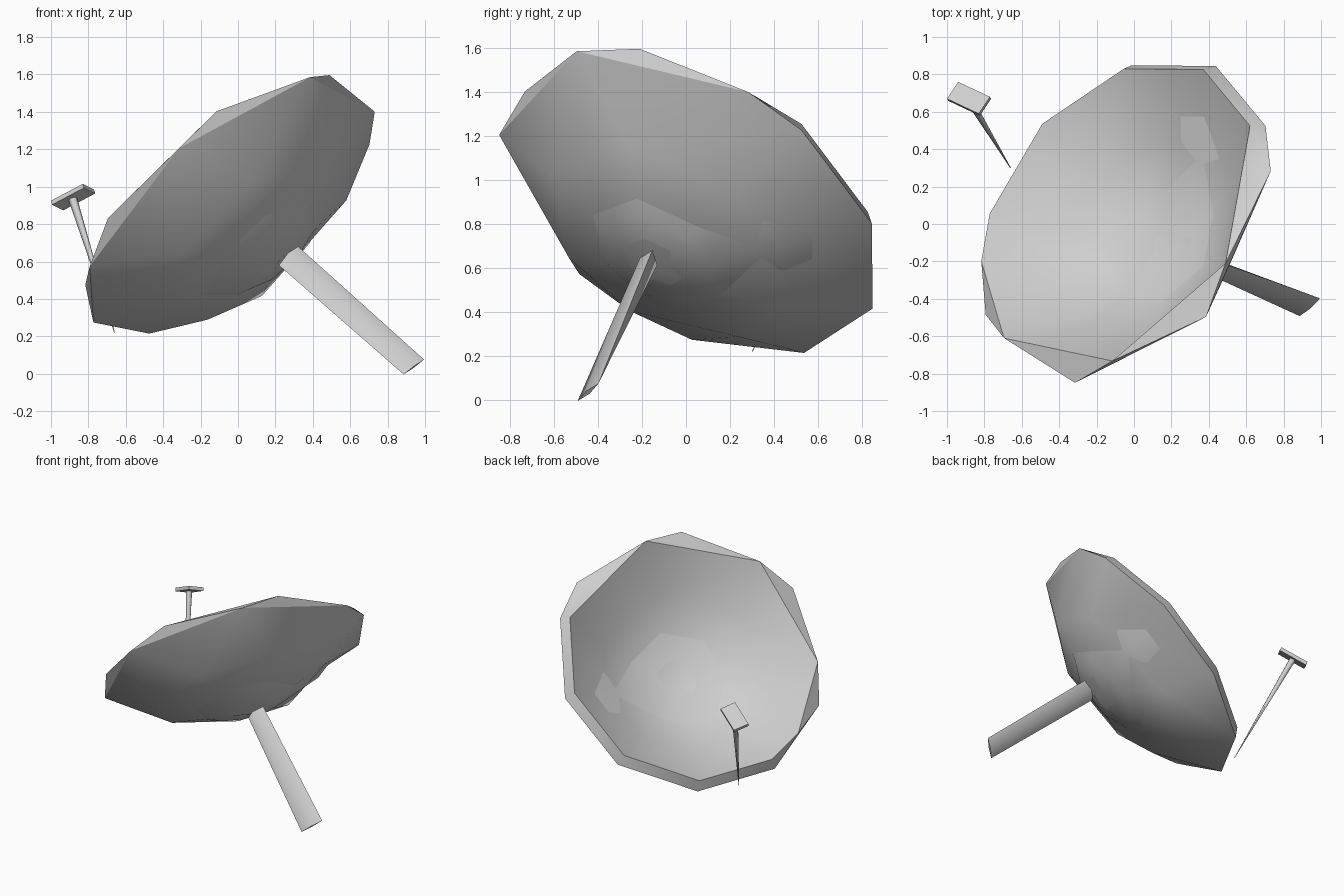
import bpy, bmesh, math
from mathutils import Vector

if "Cube" in bpy.data.objects:
    bpy.data.objects.remove(bpy.data.objects["Cube"])

grey = bpy.data.materials.new("pale_grey")
grey.diffuse_color = (0.62, 0.62, 0.62, 1)
grey.use_nodes = True
grey.node_tree.nodes["Principled BSDF"].inputs["Base Color"].default_value = grey.diffuse_color


def make_object(name, bm, angle=35):
    bmesh.ops.recalc_face_normals(bm, faces=bm.faces)
    mesh = bpy.data.meshes.new(name)
    bm.to_mesh(mesh)
    bm.free()
    mesh.materials.append(grey)
    obj = bpy.data.objects.new(name, mesh)
    bpy.context.collection.objects.link(obj)
    bpy.ops.object.select_all(action='DESELECT')
    obj.select_set(True)
    bpy.context.view_layer.objects.active = obj
    bpy.ops.object.shade_smooth_by_angle(angle=math.radians(angle), keep_sharp_edges=True)
    return obj


# Dish frame: centre of the rim, facing axis and two in-plane axes
CENTRE = Vector((-0.045, 0.02, 0.90))
AXIS = Vector((-0.588, 0.425, 0.689)).normalized()
SIDE = Vector((0, 0, 1)).cross(AXIS).normalized()
RISE = AXIS.cross(SIDE)


def dish_point(angle, radius, depth):
    a = math.radians(angle)
    return CENTRE + radius * (math.cos(a) * SIDE + math.sin(a) * RISE) - depth * AXIS


def ring(bm, angles, radius, depth):
    angles = sorted(a % 360 for a in angles)
    return [(a, bm.verts.new(dish_point(a, radius, depth))) for a in angles]


def zip_rings(bm, a, b):
    """Join two rings of unlike point counts with triangles, by angle."""
    i = j = 0
    na, nb = len(a), len(b)

    def ang(r, k):
        return r[k % len(r)][0] + 360 * (k // len(r))
    while i < na or j < nb:
        va, vb = a[i % na][1], b[j % nb][1]
        if j >= nb or (i < na and ang(a, i + 1) <= ang(b, j + 1)):
            i += 1
            bm.faces.new((va, a[i % na][1], vb))
        else:
            j += 1
            bm.faces.new((va, b[j % nb][1], vb))


def close_ring(bm, r, depth):
    tip = bm.verts.new(CENTRE - depth * AXIS)
    for k in range(len(r)):
        bm.faces.new((r[k][1], r[(k + 1) % len(r)][1], tip))


# Dish: chipped back rim and front rim, with a bowl on either side
back_rim = [26, 80, 134, 152, 188, 224, 260, 296, 332]
front_rim = [44, 98, 152, 188, 224, 260, 296, 314, 350]
back_bowl = [44, 98, 152, 224, 260, 314, 350]
bm = bmesh.new()
rings = [ring(bm, front_rim, 0.28, 0.37), ring(bm, front_rim, 0.59, 0.215),
         ring(bm, front_rim, 0.905, -0.068), ring(bm, back_rim, 0.96, 0.0),
         ring(bm, back_bowl, 0.605, 0.26)]
for r1, r2 in zip(rings, rings[1:]):
    zip_rings(bm, r1, r2)
close_ring(bm, rings[0], 0.425)
close_ring(bm, rings[-1], 0.44)
# Hard edges along both rims
for r in rings[2:4]:
    for k in range(len(r)):
        edge = bm.edges.get((r[k][1], r[(k + 1) % len(r)][1]))
        if edge:
            edge.smooth = False
make_object("dish", bm, 50)


def tapered_bar(name, start, end, wide0, wide1, thick0, thick1, sides):
    """Bar of elliptic section; the width vectors may twist along it."""
    start, end = Vector(start), Vector(end)
    d = (end - start).normalized()
    bm = bmesh.new()
    loops = []
    for p, wide, thick in ((start, wide0, thick0), (end, wide1, thick1)):
        w = Vector(wide)
        w -= w.dot(d) * d
        h = d.cross(w).normalized() * thick
        loops.append([bm.verts.new(p + w / 2 * math.cos(t) + h / 2 * math.sin(t))
                      for t in (2 * math.pi * k / sides for k in range(sides))])
    for k in range(sides):
        n = (k + 1) % sides
        bm.faces.new((loops[0][k], loops[0][n], loops[1][n], loops[1][k]))
    for loop in loops:
        bm.faces.new(loop)
    return make_object(name, bm, 65)


# Support pole, flattened at the foot, and receiver arm
tapered_bar("support_pole", (0.27, -0.17, 0.63), (0.94, -0.445, 0.036),
            (0.103, 0.033, 0.101), (0.12, 0.09, 0.07), 0.085, 0.02, 4)
tapered_bar("receiver_arm", (-0.885, 0.67, 0.94), (-0.66, 0.30, 0.22),
            (0.05, 0, 0), (0.004, 0, 0), 0.05, 0.004, 6)

# Receiver: a tilted flat block
corner = Vector((-1.0, 0.67, 0.925))
u, v = Vector((0.17, -0.08, 0.09)), Vector((0.06, 0.09, -0.03))
drop = -0.025 * u.cross(v).normalized()
bm = bmesh.new()
top = [bm.verts.new(corner + p) for p in (Vector(), u, u + v, v)]
low = [bm.verts.new(t.co + drop) for t in top]
bm.faces.new(top)
bm.faces.new(low)
for k in range(4):
    n = (k + 1) % 4
    bm.faces.new((top[k], top[n], low[n], low[k]))
make_object("receiver", bm)
